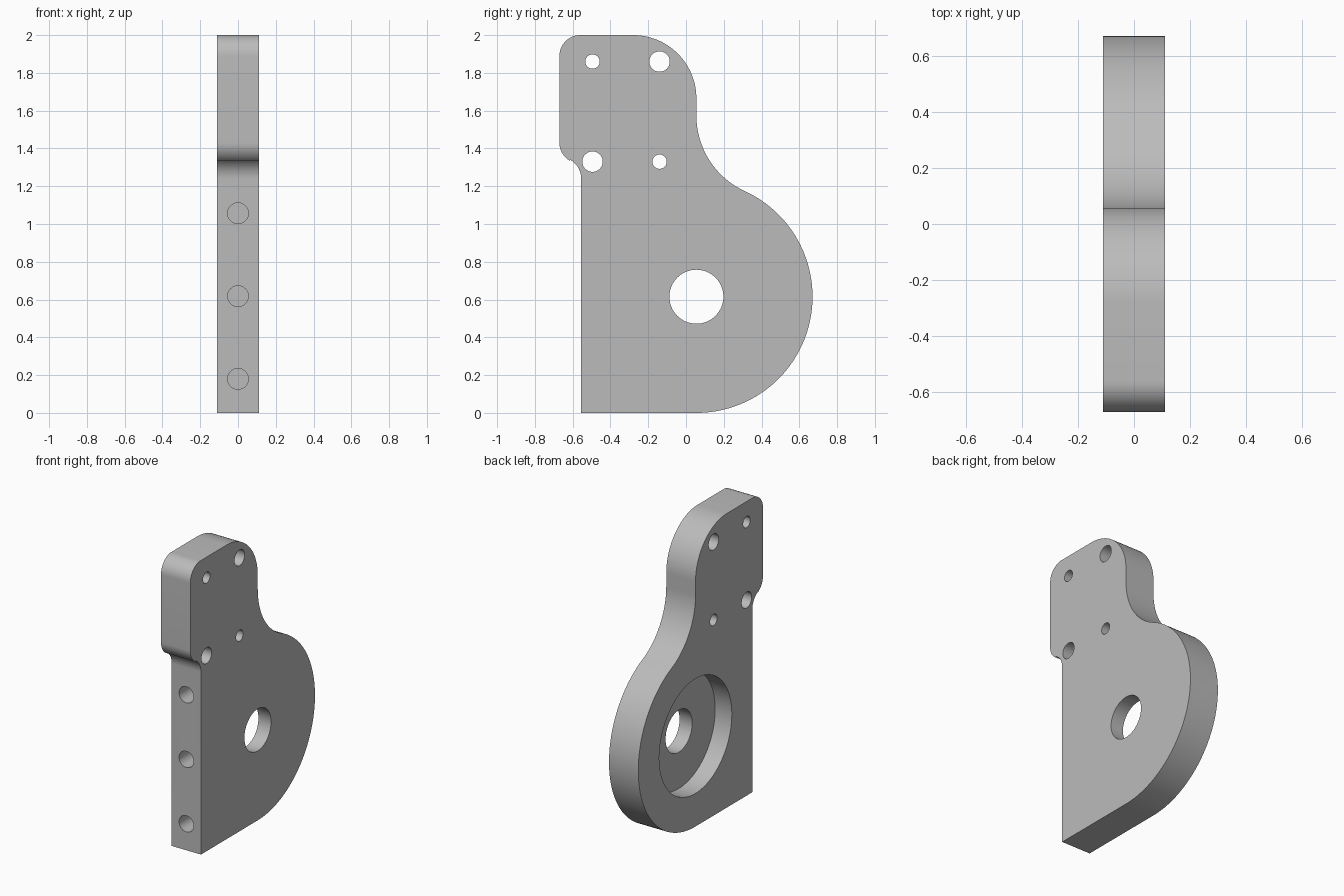
import bpy
import bmesh
from math import cos, sin, radians, degrees, atan2, sqrt
from mathutils import Matrix, Vector

if "Cube" in bpy.data.objects:
    bpy.data.objects.remove(bpy.data.objects["Cube"], do_unlink=True)

HALF = 0.11                        # half the plate thickness
HUB_Y, HUB_Z, HUB_R = 0.055, 0.615, 0.615
FRONT = -0.555                     # lower front edge

grey = bpy.data.materials.new("plain grey")
grey.use_nodes = True
colour = (0.5, 0.5, 0.5, 1)
grey.diffuse_color = colour
grey.node_tree.nodes["Principled BSDF"].inputs["Base Color"].default_value = colour


def arc(cy, cz, r, start, end, steps=16):
    """Points of an arc in the side plane, angles in degrees."""
    angles = [radians(start + (end - start) * i / steps) for i in range(steps + 1)]
    return [(cy + r * cos(a), cz + r * sin(a)) for a in angles]


def make_object(name, bm):
    bmesh.ops.recalc_face_normals(bm, faces=bm.faces)
    mesh = bpy.data.meshes.new(name)
    bm.to_mesh(mesh)
    bm.free()
    mesh.materials.append(grey)
    obj = bpy.data.objects.new(name, mesh)
    bpy.context.collection.objects.link(obj)
    return obj


def drill(target, start, end, r, segments=48):
    """Cut a round hole from start to end."""
    start, end = Vector(start), Vector(end)
    axis = end - start
    turn = axis.to_track_quat("Z", "Y").to_matrix().to_4x4()
    bm = bmesh.new()
    bmesh.ops.create_cone(bm, cap_ends=True, segments=segments, radius1=r, radius2=r,
                          depth=axis.length,
                          matrix=Matrix.Translation((start + end) / 2) @ turn)
    cutter = make_object("hole_cutter", bm)
    cutter.hide_render = True
    cut = target.modifiers.new("hole", "BOOLEAN")
    cut.operation = "DIFFERENCE"
    cut.solver = "EXACT"
    cut.object = cutter
    bpy.context.view_layer.objects.active = target
    bpy.ops.object.modifier_apply(modifier=cut.name)
    bpy.data.objects.remove(cutter, do_unlink=True)


# Neck fillet: touches the straight back of the head and the round hub
neck_r = 0.44
neck_y = HUB_Y + neck_r
neck_z = HUB_Z + sqrt((neck_r + HUB_R) ** 2 - neck_r ** 2)
touch = degrees(atan2(neck_z - HUB_Z, neck_r))

# Side outline, anticlockwise from the lower front corner
outline = [(FRONT, 0)]
outline += arc(HUB_Y, HUB_Z, HUB_R, -90, touch, 64)                # hub
outline += arc(neck_y, neck_z, neck_r, 180 + touch, 180, 32)[1:]   # neck
outline += arc(-0.28, 1.665, 0.335, 0, 90, 32)                     # back of head
outline += arc(-0.56, 1.89, 0.11, 90, 180)                         # front of head
outline += arc(-0.56, 1.43, 0.11, 180, 240)                        # chin
outline += arc(-0.67, 1.24, 0.115, 60, 0)                          # step to front edge

bm = bmesh.new()
face = bm.faces.new([bm.verts.new((-HALF, y, z)) for y, z in outline])
extruded = bmesh.ops.extrude_face_region(bm, geom=[face])["geom"]
bmesh.ops.translate(bm, vec=(2 * HALF, 0, 0),
                    verts=[v for v in extruded if isinstance(v, bmesh.types.BMVert)])
plate = make_object("bracket_plate", bm)

# Hub bore with a wide recess on the right side
drill(plate, (-0.3, HUB_Y, HUB_Z), (0.015, HUB_Y, HUB_Z), 0.39, 96)
drill(plate, (-0.3, HUB_Y, HUB_Z), (0.3, HUB_Y, HUB_Z), 0.143, 64)

# Head: four through holes, large and small on opposite corners
for y, z, r in [(-0.495, 1.86, 0.038), (-0.14, 1.86, 0.054),
                (-0.495, 1.33, 0.054), (-0.14, 1.33, 0.038)]:
    drill(plate, (-0.3, y, z), (0.3, y, z), r)

# Blind mounting holes in the front edge
for z in (0.18, 0.618, 1.057):
    drill(plate, (0, FRONT - 0.1, z), (0, FRONT + 0.19, z), 0.055)

bpy.ops.object.select_all(action="DESELECT")
plate.select_set(True)
bpy.context.view_layer.objects.active = plate
bpy.ops.object.shade_smooth_by_angle(angle=radians(30))
